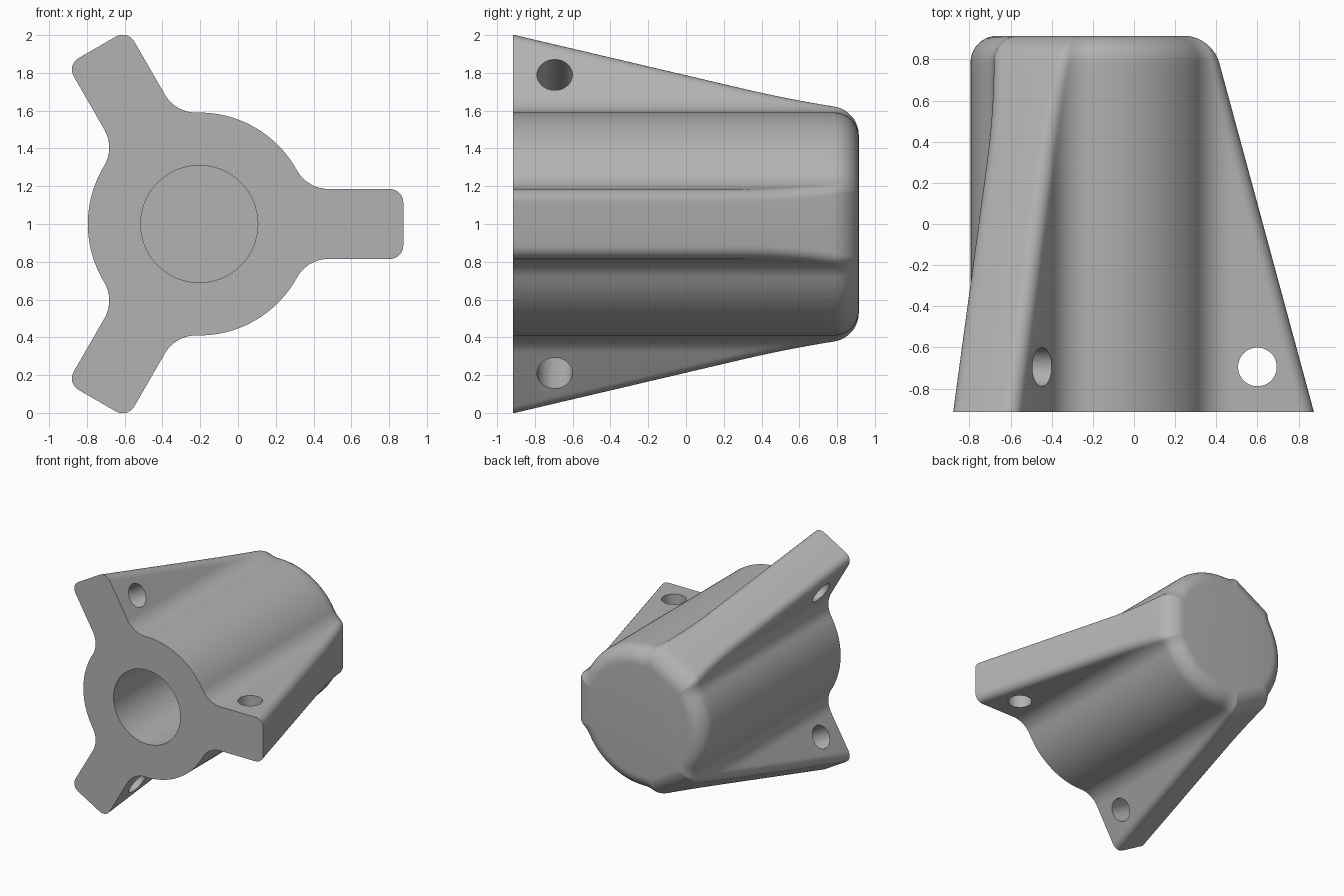
import bpy, bmesh, math
from mathutils import Matrix, Vector

if "Cube" in bpy.data.objects:
    bpy.data.objects.remove(bpy.data.objects["Cube"])

CX, CZ = -0.205, 1.0           # axis of the hub
Y0, Y1 = -0.915, 0.915         # front and back faces
HUB, HALF_W = 0.59, 0.185      # hub radius, half fin thickness
FILLET, CORNER, ROUND = 0.19, 0.07, 0.13
FV = HALF_W + FILLET           # centre of the fillet between fin and hub
FU = math.sqrt((HUB + FILLET) ** 2 - FV ** 2)


def arc(cu, cv, r, a0, a1, n):
    return [(cu + r * math.cos(a0 + (a1 - a0) * i / n),
             cv + r * math.sin(a0 + (a1 - a0) * i / n)) for i in range(n + 1)]


def half_sector(tip, inset):
    """Outline from the middle of a fin tip round to 60 degrees."""
    rc = max(CORNER - inset, 0.012)
    rf = FILLET + inset
    cu = tip - inset - rc
    du = max(0.0, FU - cu)
    dv = math.sqrt((rf + rc) ** 2 - du ** 2)
    phi = math.atan2(dv, du)
    root = math.atan2(FV, FU)
    pts = arc(cu, FV - dv, rc, 0, phi, 7)                            # tip corner
    pts += arc(FU, FV, rf, phi - math.pi, root - math.pi, 12)        # fillet
    pts += arc(0, 0, HUB - inset, root, math.pi / 3, 12)[1:]         # hub
    return pts


def outline(y, inset):
    tip = 1.08 - 0.271 * (y - Y0)
    half = half_sector(tip, inset)
    sector = [(u, -v) for u, v in reversed(half[:-1])] + half
    ring = []
    for k in range(3):
        a = k * math.tau / 3
        c, s = math.cos(a), math.sin(a)
        ring += [(CX + u * c - v * s, y, CZ + u * s + v * c) for u, v in sector]
    return ring


def cylinder(name, r, length, matrix):
    bm = bmesh.new()
    bmesh.ops.create_cone(bm, cap_ends=True, segments=64, radius1=r,
                          radius2=r, depth=length, matrix=matrix)
    me = bpy.data.meshes.new(name)
    bm.to_mesh(me)
    bm.free()
    ob = bpy.data.objects.new(name, me)
    bpy.context.collection.objects.link(ob)
    ob.hide_render = True
    return ob


# Hub with three tapering fins, lofted along y with a rounded back edge
stations = [(Y0 + (Y1 - ROUND - Y0) * i / 28, 0.0) for i in range(29)]
for i in range(1, 11):
    a = i / 10 * math.pi / 2
    stations.append((Y1 - ROUND + ROUND * math.sin(a), ROUND * (1 - math.cos(a))))
bm = bmesh.new()
rings = [[bm.verts.new(p) for p in outline(y, e)] for y, e in stations]
n = len(rings[0])
for a, b in zip(rings, rings[1:]):
    for i in range(n):
        j = (i + 1) % n
        bm.faces.new((a[i], a[j], b[j], b[i]))
bm.faces.new(rings[0])
bm.faces.new(rings[-1])
bmesh.ops.remove_doubles(bm, verts=bm.verts, dist=0.0002)
bmesh.ops.recalc_face_normals(bm, faces=bm.faces)
mesh = bpy.data.meshes.new("finned_hub")
bm.to_mesh(mesh)
bm.free()
hub = bpy.data.objects.new("finned_hub", mesh)
bpy.context.collection.objects.link(hub)

grey = bpy.data.materials.new("plain_grey")
grey.diffuse_color = (0.45, 0.45, 0.45, 1)
grey.use_nodes = True
grey.node_tree.nodes["Principled BSDF"].inputs["Base Color"].default_value = grey.diffuse_color
mesh.materials.append(grey)

# Blind bore and one cross hole through each fin
BORE_END = 0.6
mid = (Y0 - 0.1 + BORE_END) / 2
cutters = [cylinder("bore_cutter", 0.31, BORE_END - Y0 + 0.1,
                    Matrix.Translation((CX, mid, CZ)) @ Matrix.Rotation(math.pi / 2, 4, 'X'))]
for k in range(3):
    m = (Matrix.Translation((CX, 0, CZ)) @ Matrix.Rotation(k * math.tau / 3, 4, 'Y')
         @ Matrix.Translation((0.805, -0.695, 0)))
    cutters.append(cylinder("fin_hole_cutter", 0.094, 0.6, m))

bpy.context.view_layer.objects.active = hub
hub.select_set(True)
for c in cutters:
    c.data.materials.append(grey)
    mod = hub.modifiers.new("cut", 'BOOLEAN')
    mod.operation, mod.solver, mod.object = 'DIFFERENCE', 'EXACT', c
    bpy.ops.object.modifier_apply(modifier=mod.name)
    bpy.data.objects.remove(c)
bpy.ops.object.shade_smooth_by_angle(angle=math.radians(30))
